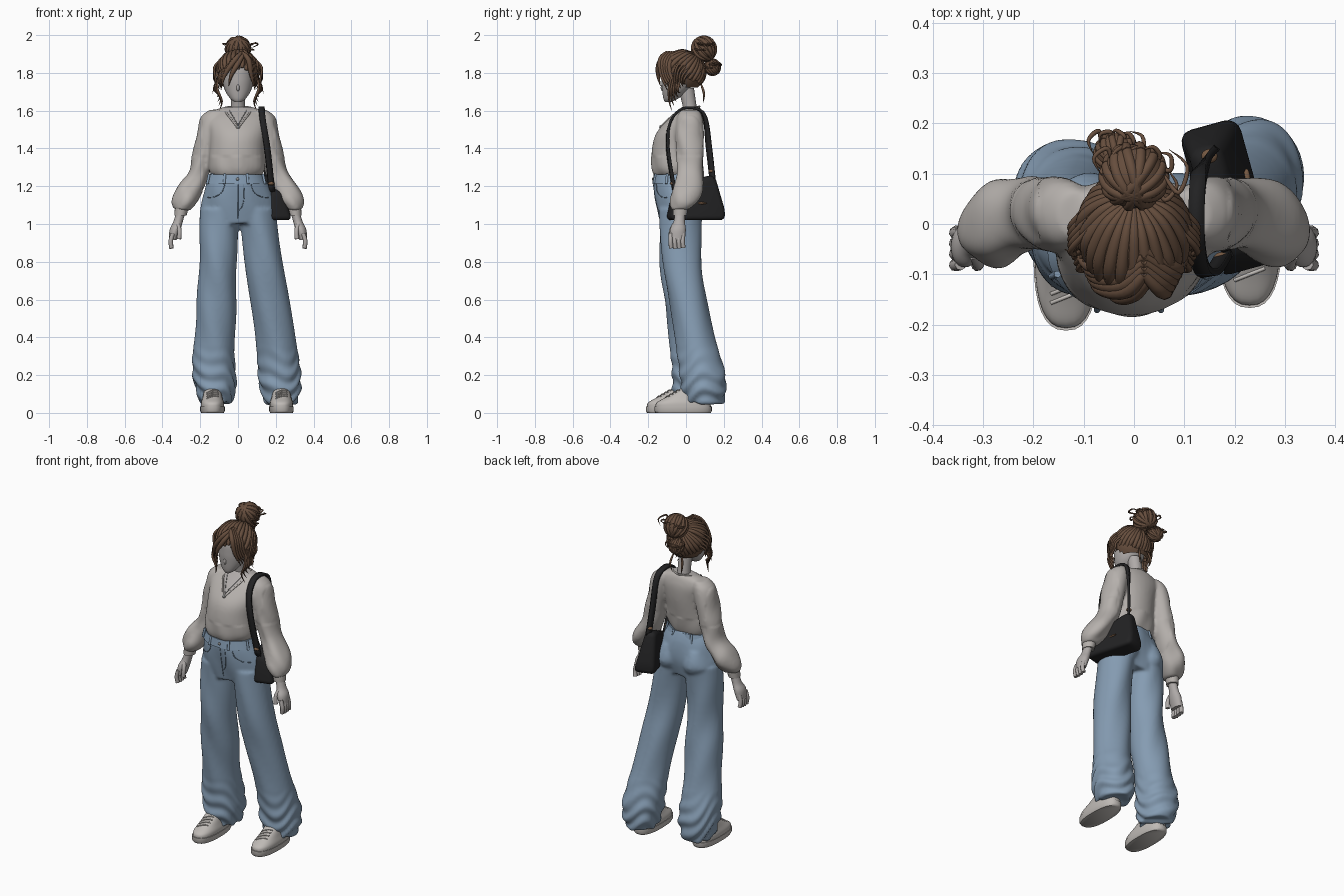
import bpy
import bmesh
import random
from math import sin, cos, pi, radians, copysign
from mathutils import Vector, Matrix
from mathutils.bvhtree import BVHTree

random.seed(4)
if "Cube" in bpy.data.objects:
    bpy.data.objects.remove(bpy.data.objects["Cube"])

def material(name, *rgb):
    mat = bpy.data.materials.new(name)
    mat.use_nodes = True
    mat.diffuse_color = (*rgb, 1)
    mat.node_tree.nodes["Principled BSDF"].inputs["Base Color"].default_value = (*rgb, 1)
    return mat

SKIN, KNIT = material("skin grey", .43, .405, .395), material("warm grey knit", .465, .437, .415)
DENIM, SEAM = material("blue denim", .235, .332, .447), material("darker denim seam", .15, .22, .3)
HAIR, LEATHER = material("brown hair", .134, .076, .047), material("black leather", .016, .016, .017)
BRONZE, SHOE = material("bronze metal", .18, .1, .055), material("off white shoe", .52, .492, .467)
METAL = material("grey metal", .25, .25, .25)

def spline(points, steps=6):
    """Smooth curve through tuples of any length."""
    ends, out = [points[0], *points, points[-1]], []
    for a, b, c, d in zip(ends, ends[1:], ends[2:], ends[3:]):
        for t in (k / steps for k in range(steps)):
            out.append(tuple(q + t / 2 * (r - p + t * (2 * p - 5 * q + 4 * r - s + t * (3 * q - p - 3 * r + s)))
                             for p, q, r, s in zip(a, b, c, d)))
    return out + [tuple(points[-1])]

def place(name, data):
    obj = bpy.data.objects.new(name, data)
    bpy.context.collection.objects.link(obj)
    return obj

def finish(bm, name, mat):
    bmesh.ops.recalc_face_normals(bm, faces=bm.faces)
    mesh = bpy.data.meshes.new(name)
    bm.to_mesh(mesh)
    bm.free()
    mesh.shade_smooth()
    mesh.set_sharp_from_angle(angle=radians(60))
    mesh.materials.append(mat)
    return place(name, mesh)

def loft(bm, rings, sides=32, steps=6, power=1):
    """Closed skin over level ovals given as x, y, z, x radius, y radius; a low power squares them."""
    turns = [2 * pi * k / sides for k in range(sides)]
    oval = [[copysign(abs(f(a)) ** power, f(a)) for f in (cos, sin)] for a in turns]
    loops = [[bm.verts.new((x + rx * u, y + ry * v, z)) for u, v in oval]
             for x, y, z, rx, ry in spline(rings, steps)]
    for low, high in zip(loops, loops[1:]):
        for k in range(sides):
            bm.faces.new((low[k - 1], low[k], high[k], high[k - 1]))
    bm.faces.new(loops[0])
    bm.faces.new(loops[-1])

def lofted(name, rings, mat, **options):
    bm = bmesh.new()
    loft(bm, rings, **options)
    return finish(bm, name, mat)

def fuse(obj, fold):
    """Melt overlapping lofts into one cloth surface, then push folds into it."""
    remesh = obj.modifiers.new("melt", "REMESH")
    remesh.mode, remesh.voxel_size = "VOXEL", .009
    smooth = obj.modifiers.new("soften", "SMOOTH")
    smooth.factor, smooth.iterations = .5, 6
    mat = obj.data.materials[0]
    mesh = bpy.data.meshes.new_from_object(obj.evaluated_get(bpy.context.evaluated_depsgraph_get()))
    obj.modifiers.clear()
    obj.data = mesh
    mesh.materials.clear()
    mesh.materials.append(mat)
    for v, co in zip(mesh.vertices, [v.co + v.normal * fold(v.co) for v in mesh.vertices]):
        v.co = co
    mesh.shade_smooth()
    return BVHTree.FromPolygons([v.co for v in mesh.vertices], [p.vertices[:] for p in mesh.polygons])

def tubes(name, paths, mat, depth, taper=False):
    curve = bpy.data.curves.new(name, "CURVE")
    curve.dimensions, curve.use_fill_caps = "3D", True
    curve.bevel_depth, curve.bevel_resolution = depth, 2
    for points in (spline(p, 5) for p in paths if len(p) > 1):
        line = curve.splines.new("POLY")
        line.points.add(len(points) - 1)
        for k, (point, co) in enumerate(zip(line.points, points)):
            point.co = (*co, 1)
            point.radius = max(.12, sin(pi * (.2 + .8 * k / (len(points) - 1)))) if taper else 1
    curve.materials.append(mat)
    place(name, curve)

def ball(name, centre, radii, mat):
    bm = bmesh.new()
    bmesh.ops.create_uvsphere(bm, u_segments=32, v_segments=20, radius=1,
                              matrix=Matrix.Translation(centre) @ Matrix.Diagonal((*radii, 1)))
    return finish(bm, name, mat)

def mirrored(rows, side):
    return [(side * r[0], *r[1:]) for r in rows]

def trace(tree, pairs, start, way):
    """Drop points onto a surface; start turns each pair into a ray origin."""
    hits = [tree.ray_cast(Vector(start(*p)), Vector(way))[0] for p in pairs]
    return [tuple(h - Vector(way) * .001) for h in hits if h]

def front(tree, pairs):
    return trace(tree, pairs, lambda x, z: (x, -1, z), (0, 1, 0))

# Jeans: hips, seat and two legs, the left one stepping outward and back
bm = bmesh.new()
loft(bm, [(-.01, -.058, 1.27, .135, .108), (-.005, -.047, 1.2, .168, .124), (0, -.035, 1.1, .198, .122),
          (0, -.035, 1, .19, .1)])
LEG = [(.1, -.03, 1.08, .1, .112), (.106, -.035, .8, .1, .104), (.113, -.013, .6, .104, .102),
       (.123, .014, .4, .108, .104), (.128, .04, .24, .113, .118), (.122, .047, .14, .108, .121),
       (.115, .047, .05, .082, .104)]
for side in (-1, 1):
    step = .11 if side > 0 else 0
    loft(bm, [(side * x + step * (1.08 - z), y + .44 * step * (1.08 - z), z, rx, ry) for x, y, z, rx, ry in LEG])
    loft(bm, mirrored([(.085, .0, 1.01, .05, .06), (.09, .01, 1.08, .09, .09), (.08, 0, 1.17, .06, .075)], side))
jeans_tree = fuse(finish(bm, "jeans", DENIM), lambda p: .003 * sin(16 * p.z + 40 * p.x) + .006 * max(
    0, min(1, (.36 - p.z) * 5)) * sin(70 * p.z + 30 * p.x + 5 * sin(18 * p.y + 9 * p.x)))
lofted("waistband", [(-.009, -.056, 1.215, .163, .122), (-.01, -.058, 1.262, .144, .113)], DENIM)
seams = [front(jeans_tree, [(0, 1.21), (0, 1.12), (0, 1.03)]),
         front(jeans_tree, [(.03, 1.21), (.032, 1.14), (.02, 1.09), (0, 1.07)])]
for side in (-1, 1):
    seams.append(front(jeans_tree, mirrored([(.07, 1.21), (.085, 1.17), (.12, 1.145), (.16, 1.14)], side)))
tubes("denim_seams", seams, SEAM, .0022)
tubes("belt_loops", [[(-.01 + (r + .024) * cos(a), -.057 + (r - .019) * sin(a), z) for r, z in ((.142, 1.212), (.13, 1.265))]
                     for a in (pi * (k + .5) / 4 for k in range(8))], DENIM, .007)
ball("jeans_button", (-.002, -.176, 1.238), (.008, .005, .008), METAL)

# Sweater: torso with balloon sleeves
bm = bmesh.new()
loft(bm, [(-.01, -.06, 1.255, .132, .108), (-.008, -.06, 1.3, .15, .122), (-.005, -.05, 1.4, .146, .13),
          (0, -.033, 1.48, .152, .125), (0, -.003, 1.55, .162, .097), (0, .018, 1.595, .136, .066),
          (0, .025, 1.62, .075, .048)])
SLEEVE = [(.115, .02, 1.605, .035, .045), (.135, .02, 1.57, .058, .066), (.153, .02, 1.5, .062, .075),
          (.174, .02, 1.4, .06, .074), (.204, .022, 1.28, .06, .07), (.262, .007, 1.18, .074, .08),
          (.28, -.012, 1.12, .07, .073), (.297, -.028, 1.075, .042, .046)]
for side in (-1, 1):
    loft(bm, mirrored(SLEEVE, side))
sweater = finish(bm, "sweater", KNIT)
sweater_tree = fuse(sweater, lambda p: .003 * sin(45 * p.z + 60 * abs(p.x) + 25 * p.y) * (abs(p.x) > .19)
                    + .0025 * sin(55 * p.x + 20 * p.z) * (p.z < 1.36))

# Open neckline shows skin inside the V, with a fine chain
sweater.data.materials.append(SKIN)
for face in sweater.data.polygons:
    c = face.center
    face.material_index = int(c.y < .03 and c.z > 1.51 + 1.3 * abs(c.x))
for word, side in (("right", -1), ("left", 1)):
    rim = front(sweater_tree, [(side * x, 1.508 + 1.3 * x) for x in (0, .02, .04, .06)])
    tubes(word + "_collar", [rim + [(side * .07, .03, 1.615), (0, .072, 1.622)]], KNIT, .005)
    tubes(word + "_chain", [front(sweater_tree, [(side * x, 1.525 + 1.7 * x) for x in (0, .015, .03, .045)])],
          METAL, .002)
    # Cuffs and hands
    lofted(word + "_cuff", mirrored([(.296, -.028, 1.1, .038, .042), (.304, -.032, 1.045, .032, .036)], side), KNIT)
    lofted(word + "_hand", mirrored([(.303, -.032, 1.06, .024, .027), (.318, -.036, 1.01, .025, .03),
                                     (.333, -.043, .97, .029, .042), (.345, -.045, .915, .02, .039)], side), SKIN)
    fingers = [[(.345, y, .95), (.356, y - .002, .91), (.352, y + .002, .87 + .12 * abs(y + .055))]
               for y in (-.08, -.058, -.037, -.016)]
    fingers.append([(.32, -.06, 1), (.31, -.078, .965), (.312, -.082, .92)])
    tubes(word + "_fingers", [mirrored(f, side) for f in fingers], SKIN, .012)
ball("pendant", front(sweater_tree, [(0, 1.512)])[0], (.01, .005, .012), METAL)

# Shoes with soles and laces
for word, x, y in (("right", -.135, -.06), ("left", .23, -.015)):
    lofted(word + "_sole", [(x, y, 0, .06, .146), (x, y, .01, .065, .152), (x, y, .034, .065, .152)], SHOE,
           steps=1, power=.8)
    bm = bmesh.new()
    loft(bm, [(x, y, .03, .062, .147), (x, y + .002, .055, .061, .142), (x, y + .025, .085, .052, .113),
              (x, y + .06, .13, .042, .07)], power=.8)
    tree = BVHTree.FromBMesh(bm)
    finish(bm, word + "_shoe", SHOE)
    tubes(word + "_laces", [trace(tree, [(x + u * s, y - .085 + .018 * k + .4 * u * s) for u in (-.03, -.01, .01, .03)],
                                  lambda px, py: (px, py, 1), (0, 0, -1)) for k in range(4) for s in (-1, 1)], SHOE, .004)

# Head and neck
lofted("neck", [(0, .025, 1.57, .05, .045), (0, .02, 1.62, .037, .037), (0, 0, 1.72, .038, .042)], SKIN)
lofted("head", [(0, -.096, 1.645, .016, .015), (0, -.08, 1.665, .042, .04), (0, -.055, 1.71, .07, .071),
                (0, -.04, 1.77, .083, .09), (0, -.03, 1.84, .085, .092), (0, -.025, 1.895, .04, .045)], SKIN)
ball("nose", (0, -.122, 1.722), (.009, .012, .02), SKIN)

# Hair cap with an open face, combed back to the bun
CENTRE, RADII = Vector((0, -.018, 1.805)), Vector((.108, .116, .115))
cap = ball("hair_cap", CENTRE, RADII, HAIR).data
bm = bmesh.new()
bm.from_mesh(cap)
low = [f for f in bm.faces if f.calc_center_median().z < 1.725 - min(0, .95 * f.calc_center_median().y)]
bmesh.ops.delete(bm, context="FACES", geom=low)
bm.to_mesh(cap)
bm.free()
locks, crown = [], Vector((0, .6, .75))
for a in (2 * pi * k / 30 for k in range(30)):
    root = Vector((sin(a), -cos(a), .4 * cos(a) - .24 + random.uniform(-.08, .08)))
    path = [root.lerp(crown, t / 5).normalized() * random.uniform(.95, .99) for t in range(6)]
    locks.append([tuple(CENTRE + RADII * d) for d in path])
tubes("combed_locks", locks, HAIR, .0135, True)

# Fringe, parted above one eye, and loose face framing wisps
fringe, wisps = [[(.03, -.11, 1.9), (.0, -.142, 1.85), (-.035, -.148, 1.79), (-.05, -.135, 1.73)]], []
for side in (-1, 1):
    for d in (0, .012, .024, .036, .048):
        fringe.append([(.02, -.1 + d, 1.91), (.02 + side * (.035 + d / 2), -.135 + d, 1.87 - d / 3),
                       (side * (.07 + d / 2), -.13 + d, 1.79), (side * (.09 + d / 2), -.1 + d, 1.71 + d / 2)])
        wisps.append(mirrored([(.095, -.07 + d, 1.8), (.11 + d / 3, -.09 + d, 1.72),
                               (.085 + d / 2, -.088 + d, 1.65 + d), (.1 + d / 3, -.075 + d, 1.6 + 2 * d)], side))
        wisps.append(mirrored([(.08, d, 1.88 - d), (.125, d - .05, 1.83 - d), (.118, d - .06, 1.75),
                               (.138 - d / 2, d - .05, 1.69 + d)], side))
    wisps.append(mirrored([(.03, .08, 1.74), (.04, .095, 1.69), (.03, .09, 1.64)], side))
tubes("fringe", fringe, HAIR, .014, True)
tubes("loose_wisps", wisps, HAIR, .0065, True)

# High bun and the small lower knot, wrapped with strands and stray curls
for name, centre, size in (("bun", (0, .095, 1.927), .064), ("lower_knot", (-.035, .14, 1.83), .042)):
    ball(name, centre, (size, size, size), HAIR)
    wraps, curls = [], []
    for k in range(7):
        spin = (Matrix.Rotation(.6, 3, "X") @ Matrix.Rotation(k * pi / 7, 3, "Z")
                @ Matrix.Rotation(pi / 2 + random.uniform(-.25, .25), 3, "X"))
        wraps.append([tuple(Vector(centre) + spin @ Vector((cos(a * pi / 8), sin(a * pi / 8), 0)) * size * .94)
                      for a in range(17)])
        out = spin @ Vector((1, .2, .3)) * random.uniform(.8, 1.15)
        out.z = min(out.z, .3)
        bend = out.cross(Vector((random.uniform(-.3, .3), .1, .4)))
        curls.append([tuple(Vector(centre) + size * v) for v in
                      (out * .8, out * 1.2 + bend, out * 1.4 - bend / 2, out * .9 - bend * 1.5)])
    tubes(name + "_wraps", wraps, HAIR, size * .17)
    tubes(name + "_curls", curls, HAIR, .005, True)

# Shoulder bag: slanted outline given thickness, narrowed and leaning in at the top
bm = bmesh.new()
outline = [(-.15, 1.02), (.15, 1.02), (.155, 1.07), (.11, 1.26), (.05, 1.25), (-.12, 1.17)]
base = bm.faces.new([bm.verts.new((-.064, u, z)) for u, z in outline])
top = bmesh.ops.extrude_face_region(bm, geom=[base])
bmesh.ops.translate(bm, vec=(.128, 0, 0), verts=[v for v in top["geom"] if isinstance(v, bmesh.types.BMVert)])
for v in bm.verts:
    v.co.x *= 1 - 2.2 * (v.co.z - 1.02)
    v.co.x -= .1 * (v.co.z - 1.02)
bmesh.ops.bevel(bm, geom=bm.edges[:], offset=.026, segments=4, profile=.5, affect="EDGES")
bmesh.ops.transform(bm, matrix=Matrix.Translation((.19, .05, 0)) @ Matrix.Rotation(.27, 4, "Z"), verts=bm.verts)
finish(bm, "shoulder_bag", LEATHER)
ball("bag_clasp", (.224, .08, 1.11), (.008, .03, .006), BRONZE)

# Strap over the left shoulder: x, y, z and the turn of its flat side
bm = bmesh.new()
path = spline([(.18, -.06, 1.17, .3), (.155, -.096, 1.4, .2), (.134, -.086, 1.53, 0), (.125, -.03, 1.605, 0),
               (.125, .05, 1.612, 0), (.13, .1, 1.565, .4), (.14, .122, 1.4, .9), (.155, .14, 1.24, .9)])
edges = [[bm.verts.new((x + w * cos(a), y + w * sin(a), z)) for w in (-.016, .016)] for x, y, z, a in path]
for (a, b), (c, d) in zip(edges, edges[1:]):
    bm.faces.new((a, b, d, c))
solid = finish(bm, "bag_strap", LEATHER).modifiers.new("thickness", "SOLIDIFY")
solid.thickness, solid.offset = .014, 0
for name, spot in (("front_ring", (.174, -.07, 1.215)), ("back_ring", (.15, .135, 1.28))):
    ball(name, spot, (.016, .014, .01), BRONZE)
